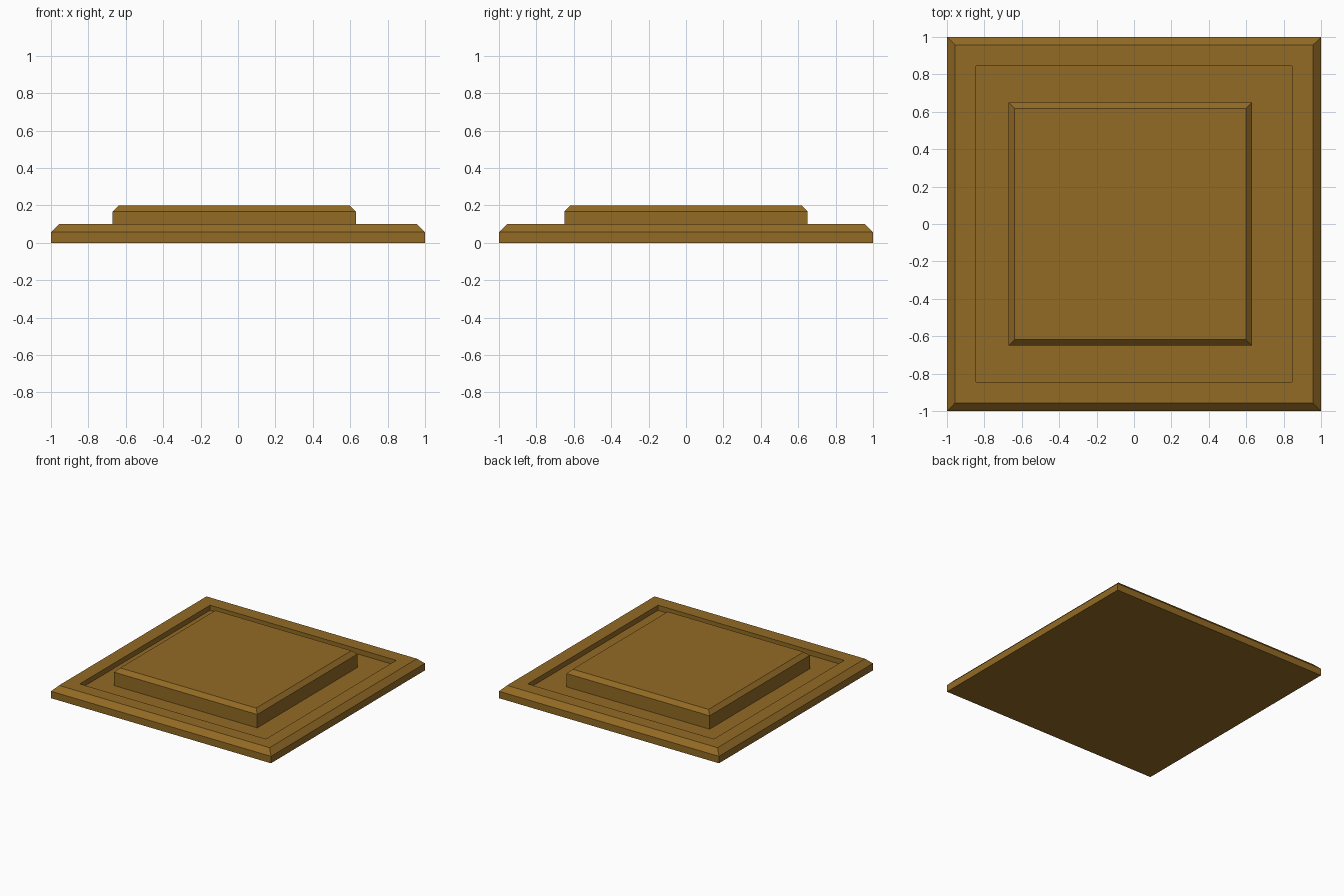
import bpy, bmesh
from mathutils import Matrix

if "Cube" in bpy.data.objects:
    bpy.data.objects.remove(bpy.data.objects["Cube"])

wood = bpy.data.materials.new("brown_wood")
wood.diffuse_color = (0.29, 0.145, 0.018, 1)
wood.use_nodes = True
wood.node_tree.nodes["Principled BSDF"].inputs["Base Color"].default_value = wood.diffuse_color


def slab(name, cx, half, z0, z1, chamfer, recess=None):
    """Square slab with a chamfered top rim and an optional sunken top (half size, depth)."""
    bm = bmesh.new()
    bmesh.ops.create_cube(bm, size=1, matrix=Matrix.Translation((cx, 0, (z0 + z1) / 2))
                          @ Matrix.Diagonal((2 * half, 2 * half, z1 - z0, 1)))
    rim = [e for e in bm.edges if all(v.co.z > z1 - 1e-4 for v in e.verts)]
    bmesh.ops.bevel(bm, geom=rim, offset=chamfer, segments=1, affect='EDGES')
    if recess:
        size, depth = recess
        bm.faces.ensure_lookup_table()
        top = max(bm.faces, key=lambda f: f.calc_center_median().z)
        # Inset to the recess outline, then inset again with no width and sink it
        bmesh.ops.inset_region(bm, faces=[top], thickness=half - chamfer - size)
        floor = bmesh.ops.extrude_discrete_faces(bm, faces=[top])["faces"][0]
        bmesh.ops.translate(bm, verts=floor.verts, vec=(0, 0, -depth))
    bmesh.ops.recalc_face_normals(bm, faces=bm.faces)
    mesh = bpy.data.meshes.new(name)
    bm.to_mesh(mesh)
    bm.free()
    mesh.materials.append(wood)
    obj = bpy.data.objects.new(name, mesh)
    bpy.context.collection.objects.link(obj)


# Base plate with recessed tray, and the raised panel standing in it
FLOOR = 0.058
slab("base_plate", 0, 1.0, 0, 0.10, 0.043, recess=(0.80, 0.10 - FLOOR))
slab("raised_panel", -0.02, 0.65, FLOOR, 0.20, 0.032)
